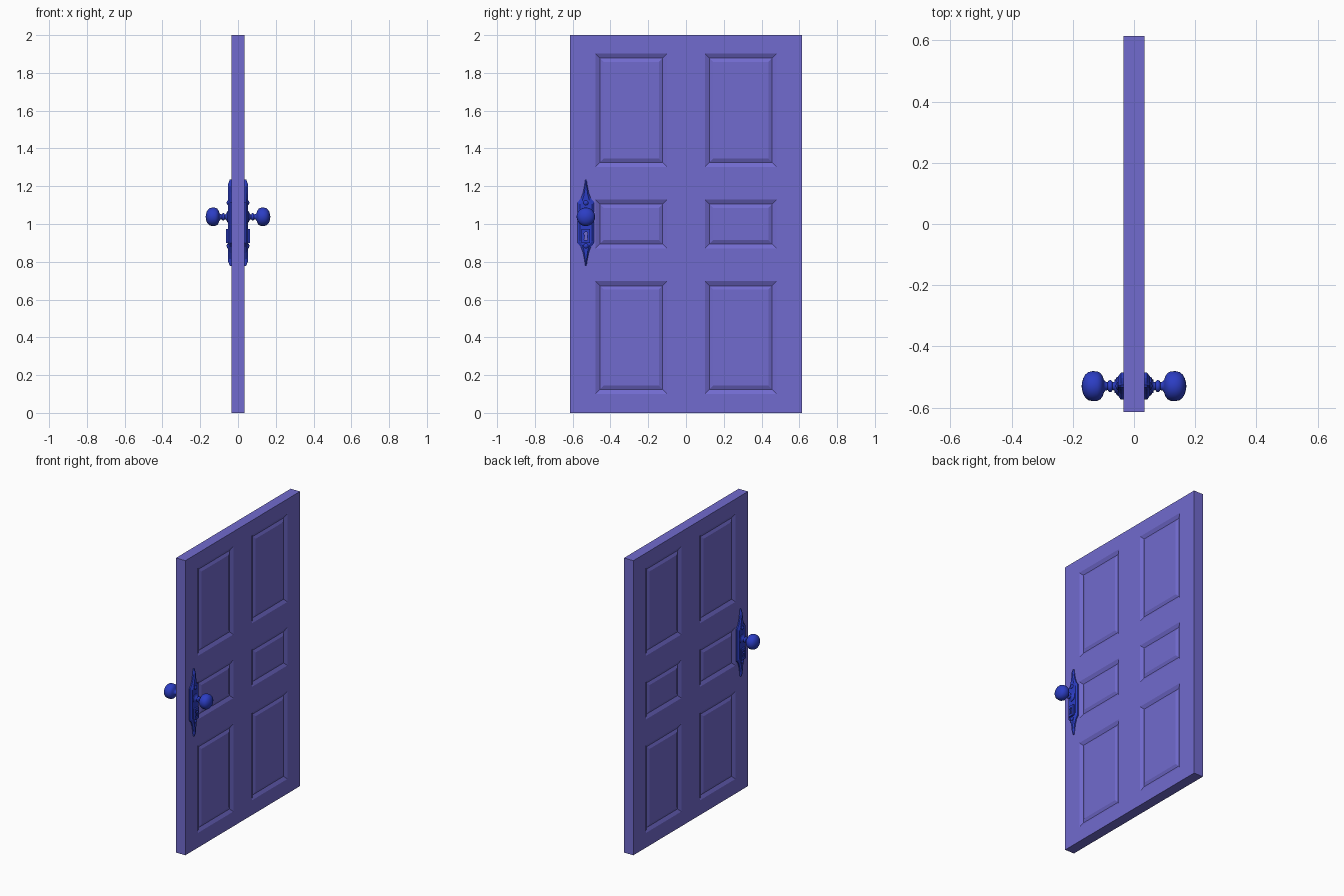
import bpy, bmesh, math

if "Cube" in bpy.data.objects:
    bpy.data.objects.remove(bpy.data.objects["Cube"])

KY, KZ, PZ = -0.53, 1.038, 1.007   # handle y, knob height, plate centre height
FACE = 0.035                       # half thickness of the door


def material(name, rgb):
    m = bpy.data.materials.new(name)
    m.diffuse_color = (*rgb, 1)
    m.use_nodes = True
    m.node_tree.nodes["Principled BSDF"].inputs["Base Color"].default_value = m.diffuse_color
    return m


DOOR = material("violet_paint", (0.165, 0.145, 0.62))
METAL = material("blue_metal", (0.025, 0.047, 0.55))


def finish(bm, name, mat, angle=None):
    """Make an object from bm and mirror it to the other side of the door."""
    bmesh.ops.recalc_face_normals(bm, faces=bm.faces)
    me = bpy.data.meshes.new(name)
    bm.to_mesh(me)
    bm.free()
    ob = bpy.data.objects.new(name, me)
    bpy.context.collection.objects.link(ob)
    me.materials.append(mat)
    if angle:
        bpy.ops.object.select_all(action='DESELECT')
        ob.select_set(True)
        bpy.context.view_layer.objects.active = ob
        bpy.ops.object.shade_smooth_by_angle(angle=math.radians(angle))
    ob.modifiers.new("other_side", 'MIRROR').use_axis = (True, False, False)
    return ob


def loft(rings, name, mat, angle=None):
    """Skin a list of equally long point rings and cap both ends."""
    bm = bmesh.new()
    vs = [[bm.verts.new(p) for p in r] for r in rings]
    n = len(vs[0])
    for a, b in zip(vs, vs[1:]):
        for i in range(n):
            bm.faces.new((a[i], a[(i + 1) % n], b[(i + 1) % n], b[i]))
    bm.faces.new(vs[0])
    bm.faces.new(vs[-1])
    return finish(bm, name, mat, angle)


def lathe(profile, z, name, n=24, angle=40):
    rings = [[(x, KY + r * math.cos(2 * math.pi * i / n), z + r * math.sin(2 * math.pi * i / n))
              for i in range(n)] for x, r in profile]
    return loft(rings, name, METAL, angle)


# Door leaf: gridded face with six recessed, raised-field panels
ys = [-0.615, -0.48, -0.10, 0.10, 0.48, 0.615]
zs = [0, 0.10, 0.697, 0.87, 1.13, 1.302, 1.902, 2.0]
bm = bmesh.new()
grid = [[bm.verts.new((FACE, y, z)) for z in zs] for y in ys]
panels = []
for i in range(len(ys) - 1):
    for j in range(len(zs) - 1):
        f = bm.faces.new((grid[i][j], grid[i + 1][j], grid[i + 1][j + 1], grid[i][j + 1]))
        if i % 2 and j % 2:
            panels.append(f)
bm.normal_update()
rim = [e for e in bm.edges if e.is_boundary]
for width, depth in ((0.024, -0.012), (0.02, 0.009)):
    bmesh.ops.inset_individual(bm, faces=panels, thickness=width, depth=depth,
                               use_even_offset=True)
    bm.normal_update()
ext = bmesh.ops.extrude_edge_only(bm, edges=rim)
for v in ext["geom"]:
    if isinstance(v, bmesh.types.BMVert):
        v.co.x = 0
finish(bm, "door_leaf", DOOR)

# Pointed backplate with bevelled rim
quarter = [(0.003, 0.229), (0.008, 0.195), (0.015, 0.16), (0.026, 0.13), (0.044, 0.108)]
half = quarter + [(y, -z) for y, z in reversed(quarter)]
outline = half + [(-y, z) for y, z in reversed(half)]
loft([[(x, KY + y * sy, PZ + z * sz) for y, z in outline]
      for x, sy, sz in ((0.03, 1, 1), (0.043, 1, 1), (0.052, 0.72, 0.9))],
     "handle_backplate", METAL)

# Knob with rosette, ringed neck and flattened ball
lathe([(0.045, 0.030), (0.056, 0.030), (0.060, 0.022), (0.064, 0.014), (0.070, 0.013),
       (0.073, 0.018), (0.078, 0.020), (0.083, 0.018), (0.086, 0.013), (0.094, 0.015),
       (0.099, 0.022), (0.103, 0.034), (0.110, 0.043), (0.120, 0.048), (0.135, 0.049),
       (0.149, 0.046), (0.159, 0.038), (0.166, 0.026), (0.170, 0.012), (0.171, 0.002)],
      KZ, "door_knob", n=32, angle=60)

# Dome screws
for z, label in ((1.112, "upper"), (0.884, "lower")):
    lathe([(0.045, 0.013), (0.054, 0.013), (0.058, 0.009), (0.060, 0.002)],
          z, label + "_screw", n=16)

# Keyhole cover: block with a keyhole cut through, and a pale floor behind it
LZ = 0.937
a0, a1 = math.radians(-60), math.radians(240)
hole = [(0.0095 * math.cos(a0 + (a1 - a0) * i / 14), 0.012 + 0.0095 * math.sin(a0 + (a1 - a0) * i / 14))
        for i in range(15)] + [(-0.009, -0.022), (0.009, -0.022)]
box = [(-0.022, -0.037), (0.022, -0.037), (0.022, 0.037), (-0.022, 0.037)]
bm = bmesh.new()
edges = []
for loop in (box, hole):
    vs = [bm.verts.new((0.045, KY + y, LZ + z)) for y, z in loop]
    edges += [bm.edges.new((vs[i - 1], vs[i])) for i in range(len(vs))]
bmesh.ops.triangle_fill(bm, edges=edges, use_beauty=True)
ext = bmesh.ops.extrude_face_region(bm, geom=bm.faces[:])
for v in ext["geom"]:
    if isinstance(v, bmesh.types.BMVert):
        v.co.x = 0.063
finish(bm, "keyhole_cover", METAL)
loft([[(x, KY + y, LZ + z) for y, z in hole] for x in (0.048, 0.0535)], "keyhole_floor", DOOR)
